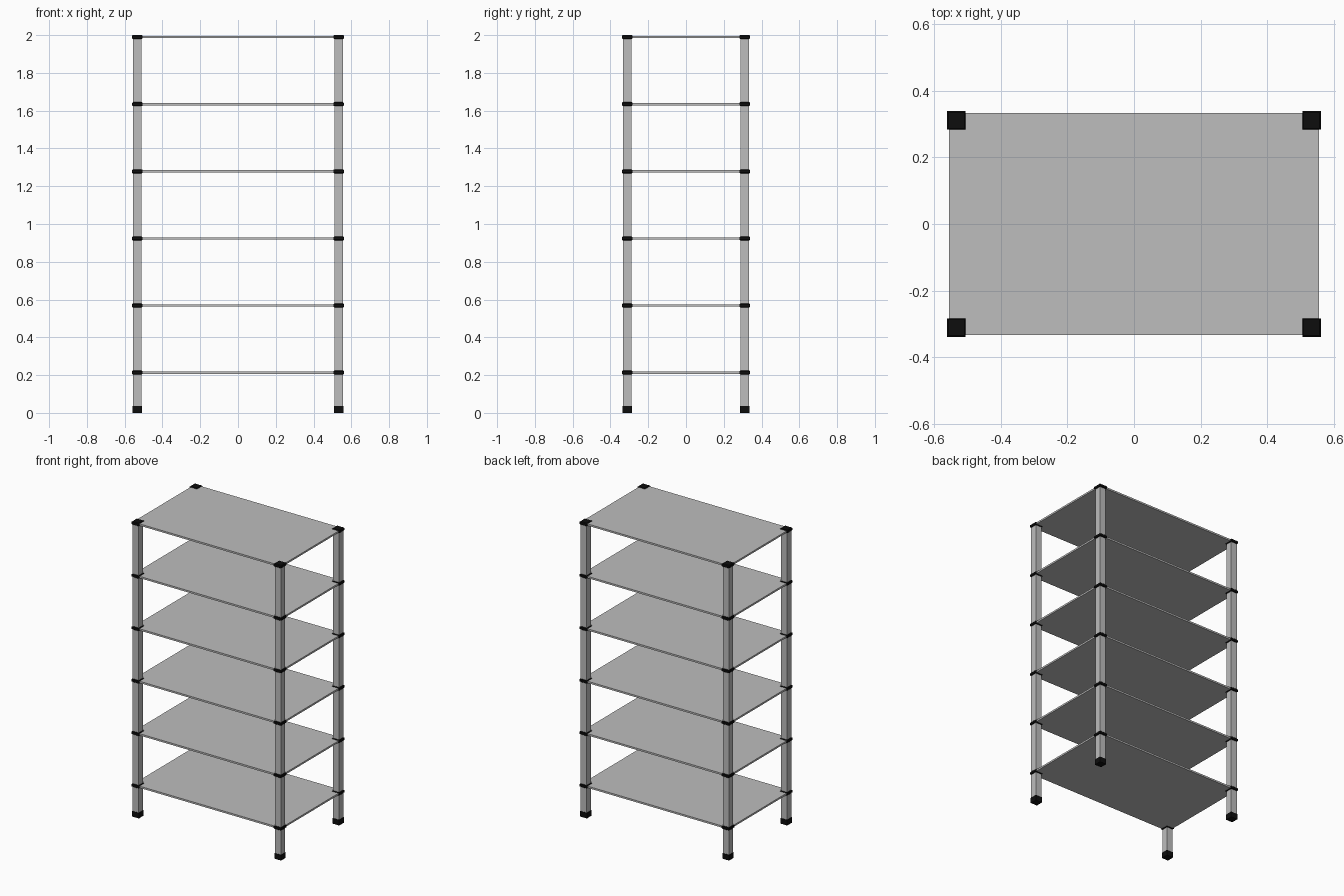
import bpy, bmesh

if "Cube" in bpy.data.objects:
    bpy.data.objects.remove(bpy.data.objects["Cube"])

def material(name, rgb):
    m = bpy.data.materials.new(name)
    m.diffuse_color = (*rgb, 1)
    m.use_nodes = True
    m.node_tree.nodes["Principled BSDF"].inputs["Base Color"].default_value = m.diffuse_color
    return m

GREY = material("grey metal", (0.51, 0.51, 0.51))
BLACK = material("black plastic", (0.004, 0.004, 0.004))

def box(name, centre, size, mat, bevel=0):
    """Box with optionally chamfered top and bottom rims."""
    bm = bmesh.new()
    bmesh.ops.create_cube(bm, size=1)
    for v in bm.verts:
        v.co = [c * s for c, s in zip(v.co, size)]
    if bevel:
        rims = [e for e in bm.edges if abs(e.verts[0].co.z - e.verts[1].co.z) < 1e-6]
        bmesh.ops.bevel(bm, geom=rims, offset=bevel, segments=1, affect='EDGES')
    me = bpy.data.meshes.new(name)
    bm.to_mesh(me)
    bm.free()
    me.materials.append(mat)
    ob = bpy.data.objects.new(name, me)
    ob.location = centre
    bpy.context.collection.objects.link(ob)
    return ob

POST_X, POST_Y = 0.533, 0.311
POST_W, CLAMP_W, CLAMP_H = 0.045, 0.056, 0.021
LEVELS = [0.213 + i * 0.3553 for i in range(6)]

# Shelf panels
for z in LEVELS:
    box("shelf", (0, 0, z), (1.11, 0.665, 0.012), GREY)

# Corner posts with feet and a clamp at each shelf
for sx in (-1, 1):
    for sy in (-1, 1):
        x, y = sx * POST_X, sy * POST_Y
        box("post", (x, y, 1.0), (POST_W, POST_W, 1.97), GREY)
        box("foot", (x, y, 0.0185), (0.05, 0.05, 0.037), BLACK)
        for z in LEVELS:
            box("clamp", (x, y, z), (CLAMP_W, CLAMP_W, CLAMP_H), BLACK, 0.004)
